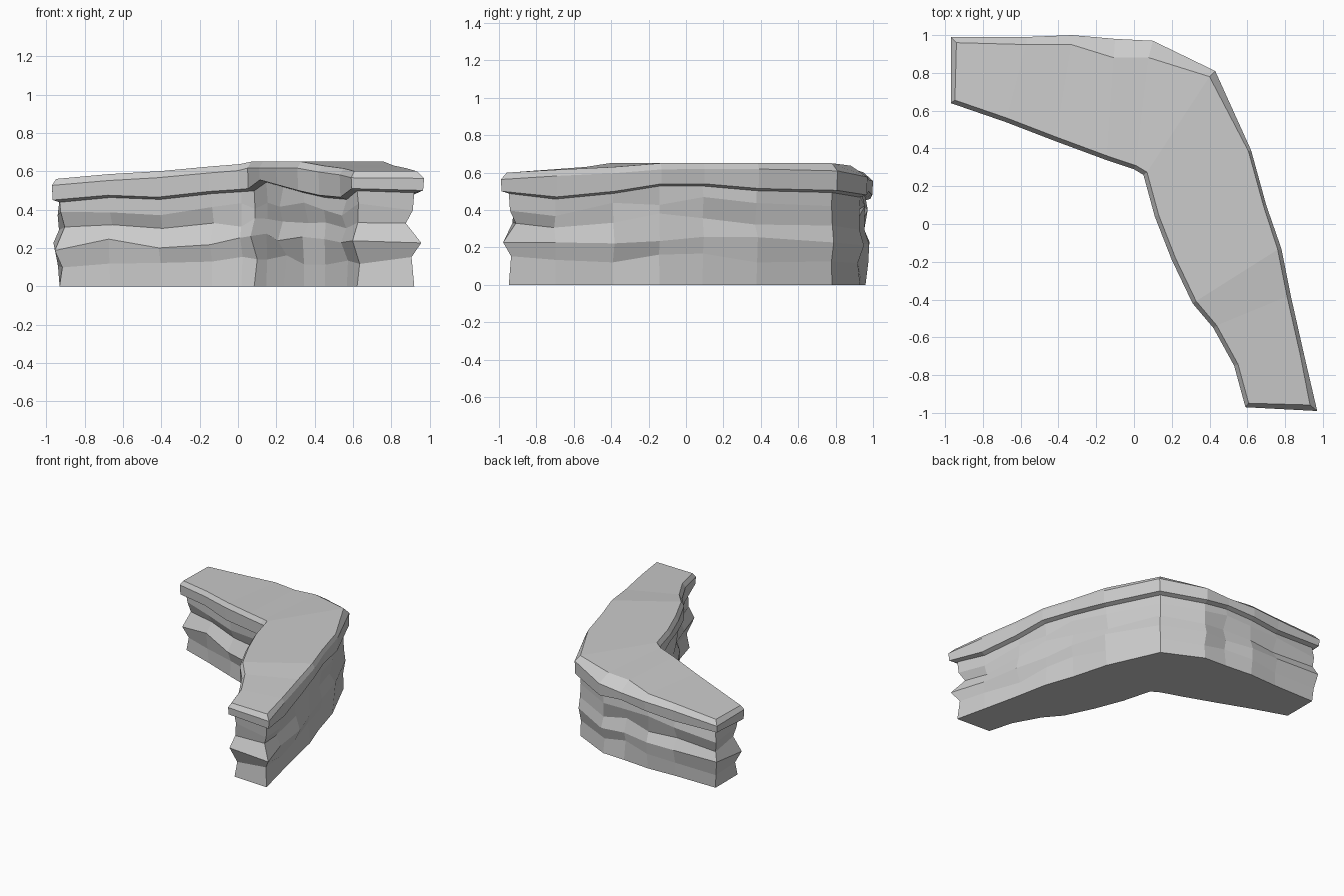
import bpy, bmesh, random
from mathutils import Vector

if "Cube" in bpy.data.objects:
    bpy.data.objects.remove(bpy.data.objects["Cube"])

random.seed(4)

# Stations along the bend: outer xy, inner xy, outer lip z, inner lip z, top z, outer top inset
STATIONS = [
    ((-.97, .99), (-.97, .64), .47, .45, .56, .03),
    ((-.57, .99), (-.68, .54), .46, .475, .585, .04),
    ((-.33, 1.0), (-.42, .44), .48, .465, .60, .05),
    ((-.10, .98), (-.15, .34), .50, .495, .625, .10),
    ((.10, .97), (.00, .29), .48, .505, .637, .09),
    ((.43, .81), (.05, .26), .505, .51, .65, .04),
    ((.62, .39), (.11, .04), .515, .555, .65, .015),
    ((.70, .10), (.20, -.19), .54, .53, .65, .015),
    ((.78, -.13), (.31, -.42), .54, .50, .65, .02),
    ((.83, -.38), (.42, -.55), .50, .475, .63, .02),
    ((.90, -.69), (.53, -.75), .47, .465, .615, .02),
    ((.97, -.99), (.59, -.97), .50, .51, .60, .03),
]
N = len(STATIONS)

# Closed outline: down the outer side, back up the inner side
outline = [Vector(s[0]) for s in STATIONS] + [Vector(s[1]) for s in reversed(STATIONS)]
lip = [s[2] for s in STATIONS] + [s[3] for s in reversed(STATIONS)]
top = [s[4] for s in STATIONS] + [s[4] for s in reversed(STATIONS)]
top_inset = [s[5] for s in STATIONS] + [.022] * N
M = len(outline)


def inward(i):
    """Mitred inward direction of the clockwise outline at point i."""
    a = (outline[i] - outline[i - 1]).normalized()
    b = (outline[(i + 1) % M] - outline[i]).normalized()
    na, nb = Vector((a.y, -a.x)), Vector((b.y, -b.x))
    return (na + nb) / max(.6, 1 + na.dot(nb))


INWARD = [inward(i) for i in range(M)]


def ring(bm, inset, height):
    verts = []
    for i in range(M):
        p = outline[i] + INWARD[i] * inset(i)
        verts.append(bm.verts.new((p.x, p.y, height(i))))
    return verts


def skin(bm, rings):
    for lo, hi in zip(rings, rings[1:]):
        for i in range(M):
            j = (i + 1) % M
            bm.faces.new((lo[i], lo[j], hi[j], hi[i]))


def finish(bm, name):
    bmesh.ops.recalc_face_normals(bm, faces=bm.faces)
    mesh = bpy.data.meshes.new(name)
    bm.to_mesh(mesh)
    bm.free()
    obj = bpy.data.objects.new(name, mesh)
    bpy.context.collection.objects.link(obj)


def jitter(amount):
    return random.uniform(-amount, amount)


# Rough rock face: stacked rings that bulge and recede under the lip
bm = bmesh.new()
rings = [ring(bm, lambda i: .04, lambda i: 0)]
for frac, inset in ((.27, .042), (.47, .022), (.66, .055), (.83, .03)):
    rings.append(ring(bm,
                      lambda i: max(.008, inset + jitter(.02)),
                      lambda i: lip[i] * frac + jitter(.025)))
rings.append(ring(bm, lambda i: .04, lambda i: lip[i] - .012))
skin(bm, rings)
bm.faces.new(rings[0])
bm.faces.new(rings[-1])
finish(bm, "rock_wall")

# Overhanging top slab with a chamfered rim and a sloping upper surface
bm = bmesh.new()
rings = [
    ring(bm, lambda i: .04, lambda i: lip[i] - .012),
    ring(bm, lambda i: .004, lambda i: lip[i]),
    ring(bm, lambda i: 0, lambda i: top[i] - .025 - .4 * top_inset[i]),
    ring(bm, lambda i: top_inset[i], lambda i: top[i]),
]
skin(bm, rings)
rim = rings[-1]
for k in range(N - 1):
    bm.faces.new((rim[k], rim[k + 1], rim[M - 2 - k], rim[M - 1 - k]))
finish(bm, "top_slab")
